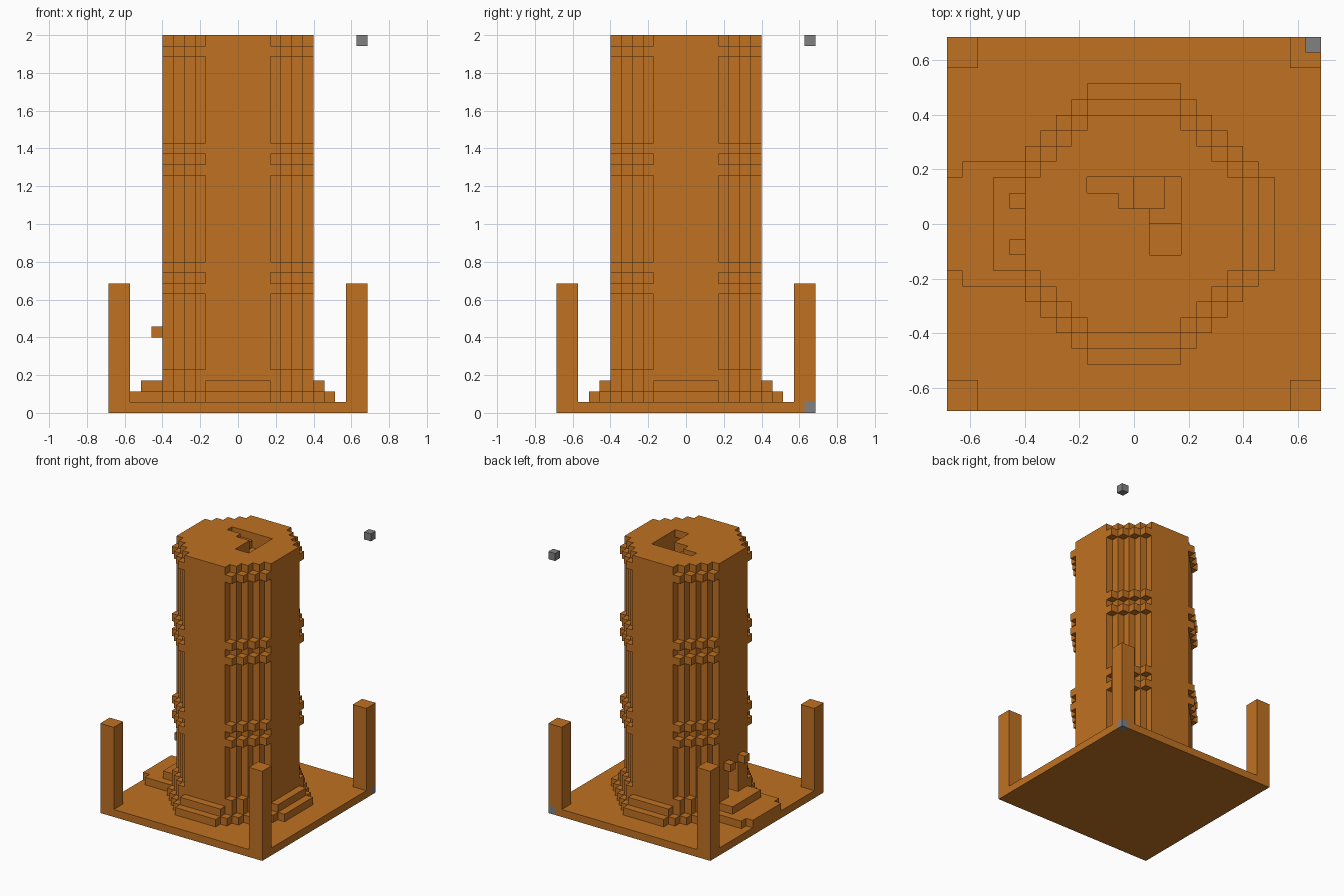
import bpy, bmesh
from mathutils import Vector

U = 2 / 35  # size of one block

if "Cube" in bpy.data.objects:
    bpy.data.objects.remove(bpy.data.objects["Cube"], do_unlink=True)


def material(name, rgb):
    m = bpy.data.materials.new(name)
    m.use_nodes = True
    m.diffuse_color = (*rgb, 1)
    bsdf = m.node_tree.nodes["Principled BSDF"]
    bsdf.inputs["Base Color"].default_value = (*rgb, 1)
    bsdf.inputs["Roughness"].default_value = 0.8
    return m


clay = material("orange clay", (0.53, 0.165, 0.016))
grey = material("marker grey", (0.22, 0.22, 0.22))


def box(x0, x1, y0, y1, z0, z1):
    """Set of unit cells filling a box."""
    return {(x, y, z) for x in range(x0, x1) for y in range(y0, y1) for z in range(z0, z1)}


def octagon(grow, z0, z1, reach=None):
    """Cells of a stepped octagon, grown outwards by whole blocks."""
    reach = 7 + (grow if reach is None else reach)
    def inside(c):
        ax, ay = abs(c[0] + 0.5), abs(c[1] + 0.5)
        return max(ax, ay) < reach and ax + ay < 9.5 + grow
    return {c for c in box(-9, 9, -9, 9, z0, z1) if inside(c)}


def turn(cells, quarters):
    """Rotate cells clockwise about the tower axis."""
    for _ in range(quarters % 4):
        cells = {(y, -x - 1, z) for x, y, z in cells}
    return cells


def build(name, cells, mat=clay):
    """Skin the outside of a set of cells and merge the flat areas."""
    bm = bmesh.new()
    verts = {}
    for c in cells:
        for axis in range(3):
            for side in (0, 1):
                n = list(c)
                n[axis] += 2 * side - 1
                if tuple(n) in cells:
                    continue
                a, b = (axis + 1) % 3, (axis + 2) % 3
                quad = []
                for da, db in ((0, 0), (1, 0), (1, 1), (0, 1)):
                    p = list(c)
                    p[axis] += side
                    p[a] += da
                    p[b] += db
                    p = tuple(p)
                    if p not in verts:
                        verts[p] = bm.verts.new(Vector(p) * U)
                    quad.append(verts[p])
                bm.faces.new(quad if side else quad[::-1])
    bmesh.ops.dissolve_limit(bm, angle_limit=0.01, verts=bm.verts[:], edges=bm.edges[:])
    mesh = bpy.data.meshes.new(name)
    bm.to_mesh(mesh)
    bm.free()
    mesh.materials.append(mat)
    ob = bpy.data.objects.new(name, mesh)
    bpy.context.collection.objects.link(ob)
    return ob


# Base slab with a grey block set in one corner
corner = box(11, 12, 11, 12, 0, 1)
build("base_slab", box(-12, 12, -12, 12, 0, 1) - corner)
build("base_corner_block", corner, grey)
build("floating_block", box(11, 12, 11, 12, 34, 35), grey)

# Corner pillars
for x, sx in ((-12, "right"), (10, "left")):
    for y, sy in ((-12, "front"), (10, "back")):
        build(f"{sy}_{sx}_pillar", box(x, x + 2, y, y + 2, 1, 12))

# Winding stair: a straight tread and a corner tread in each quarter turn
tread = box(0, 2, 1, 3, 0, 1)
corner_tread = box(2, 3, 1, 3, 0, 1) | box(1, 3, 0, 1, 0, 1)
winding = [turn(corner_tread, 3)]
for q in range(4):
    winding += [turn(tread, q), turn(corner_tread, q)]
stairs = set()
for i in range(30):
    part = winding[0] if i == 0 else winding[1 + (i - 1) % 8]
    stairs |= {(x, y, 33 - i) for x, y, z in part}
build("winding_stair", stairs)

# Shaft: hollow inside, open above the top treads, doorway on one side
stairwell = {(x, y, 34) for part in winding[:4] for x, y, z in part}
hollow = box(-3, 3, -3, 3, 3, 34) - box(-1, 1, -1, 1, 3, 34)
doorway = box(-7, -3, -1, 1, 3, 7)
shaft = octagon(0, 1, 35)
build("tower_shaft", shaft - hollow - stairwell - doorway)

# Trim bands fill the notches of the stepped corners
for i, z in enumerate((33, 24, 22, 13, 11, 3)):
    build(f"trim_band_{i + 1}", octagon(1, z, z + 1, reach=0) - shaft)

# Stepped plinth, porch and landing
porch = box(-12, -7, -3, 3, 1, 2) | box(-11, -7, -4, 4, 1, 2)
landing = box(-9, -7, -3, 3, 2, 3)
plinth = octagon(2, 1, 2) | octagon(1, 2, 3)
build("plinth_and_porch", (plinth | porch | landing) - shaft)

# Door brackets
for name, y in (("front", -2), ("back", 1)):
    build(f"{name}_door_bracket", box(-8, -7, y, y + 1, 7, 8))
